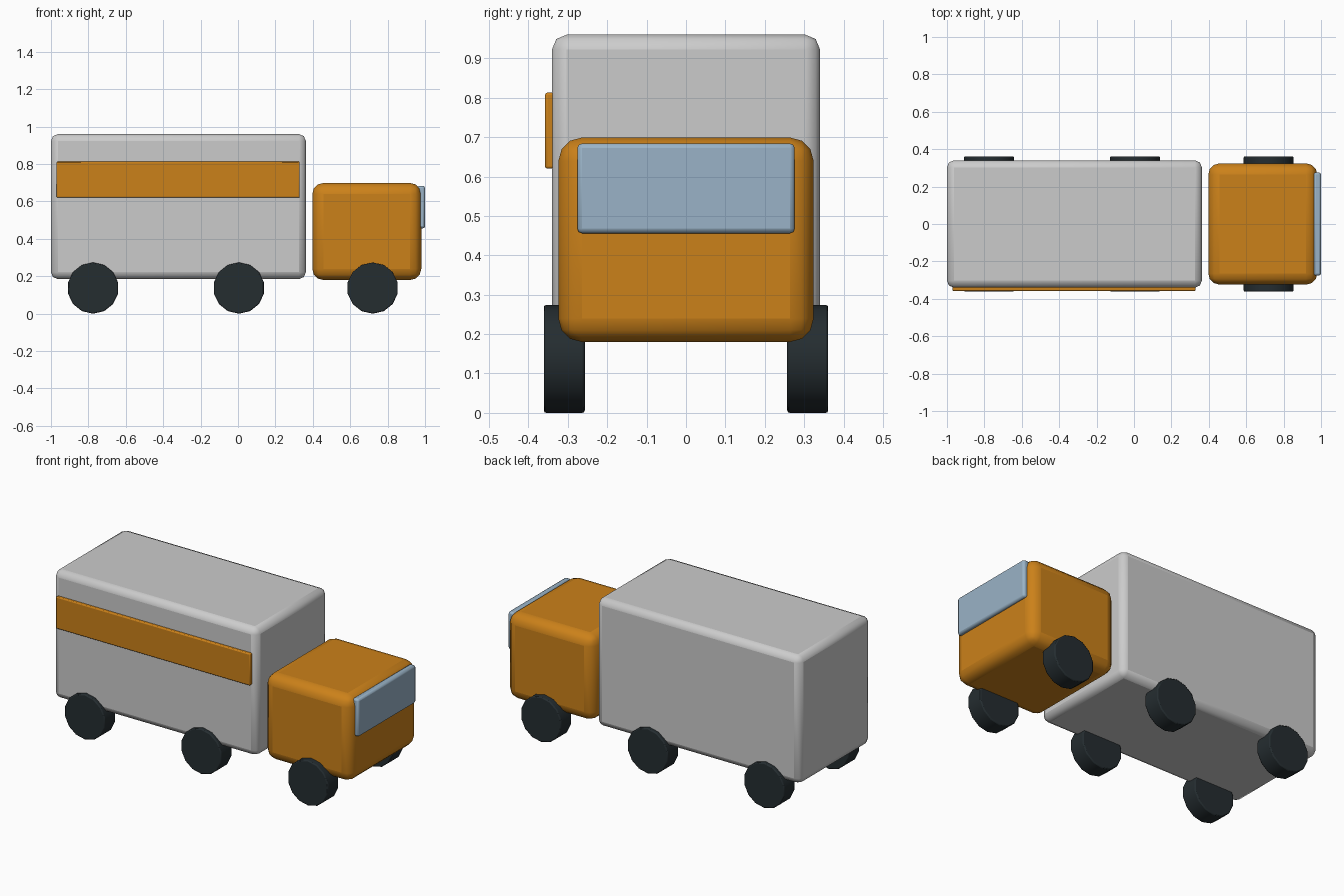
import bpy, math

if "Cube" in bpy.data.objects:
    bpy.data.objects.remove(bpy.data.objects["Cube"])


def material(name, color):
    m = bpy.data.materials.new(name)
    m.diffuse_color = (*color, 1)
    m.use_nodes = True
    m.node_tree.nodes["Principled BSDF"].inputs["Base Color"].default_value = m.diffuse_color
    return m


ORANGE = material("orange paint", (0.60, 0.22, 0.01))
GLASS = material("blue glass", (0.32, 0.45, 0.57))
RUBBER = material("dark rubber", (0.018, 0.026, 0.03))


def finish(obj, name, bevel, segments, mat):
    obj.name = name
    bpy.ops.object.transform_apply(location=False, rotation=True, scale=True)
    if mat:
        obj.data.materials.append(mat)
    mod = obj.modifiers.new("rounded edges", 'BEVEL')
    mod.width = bevel
    mod.segments = segments
    mod.limit_method = 'ANGLE'
    mod.angle_limit = math.radians(40)
    bpy.ops.object.shade_smooth_by_angle(angle=math.radians(40))


def box(name, x, y, z, bevel, segments, mat=None):
    """Rounded box given its (min, max) on each axis."""
    bpy.ops.mesh.primitive_cube_add(size=1, location=[sum(r) / 2 for r in (x, y, z)])
    obj = bpy.context.object
    obj.scale = [r[1] - r[0] for r in (x, y, z)]
    finish(obj, name, bevel, segments, mat)


# Cargo body and the stripe on its front side
box("cargo_box", (-1.0, 0.363), (-0.34, 0.34), (0.185, 0.96), 0.037, 2)
box("side_stripe", (-0.97, 0.33), (-0.358, -0.33), (0.62, 0.813), 0.006, 2, ORANGE)

# Cab and windshield
box("cab", (0.397, 0.98), (-0.324, 0.324), (0.18, 0.699), 0.06, 3, ORANGE)
box("windshield", (0.96, 1.0), (-0.276, 0.276), (0.456, 0.684), 0.012, 2, GLASS)

# Three pairs of wheels
for axle, x in (("rear", -0.775), ("middle", 0.005), ("front", 0.72)):
    for side, y in (("right", -0.309), ("left", 0.309)):
        bpy.ops.mesh.primitive_cylinder_add(
            vertices=14, radius=0.137, depth=0.104, location=(x, y, 0.137),
            rotation=(math.pi / 2, 0, 0))
        finish(bpy.context.object, f"{axle}_{side}_wheel", 0.006, 2, RUBBER)
